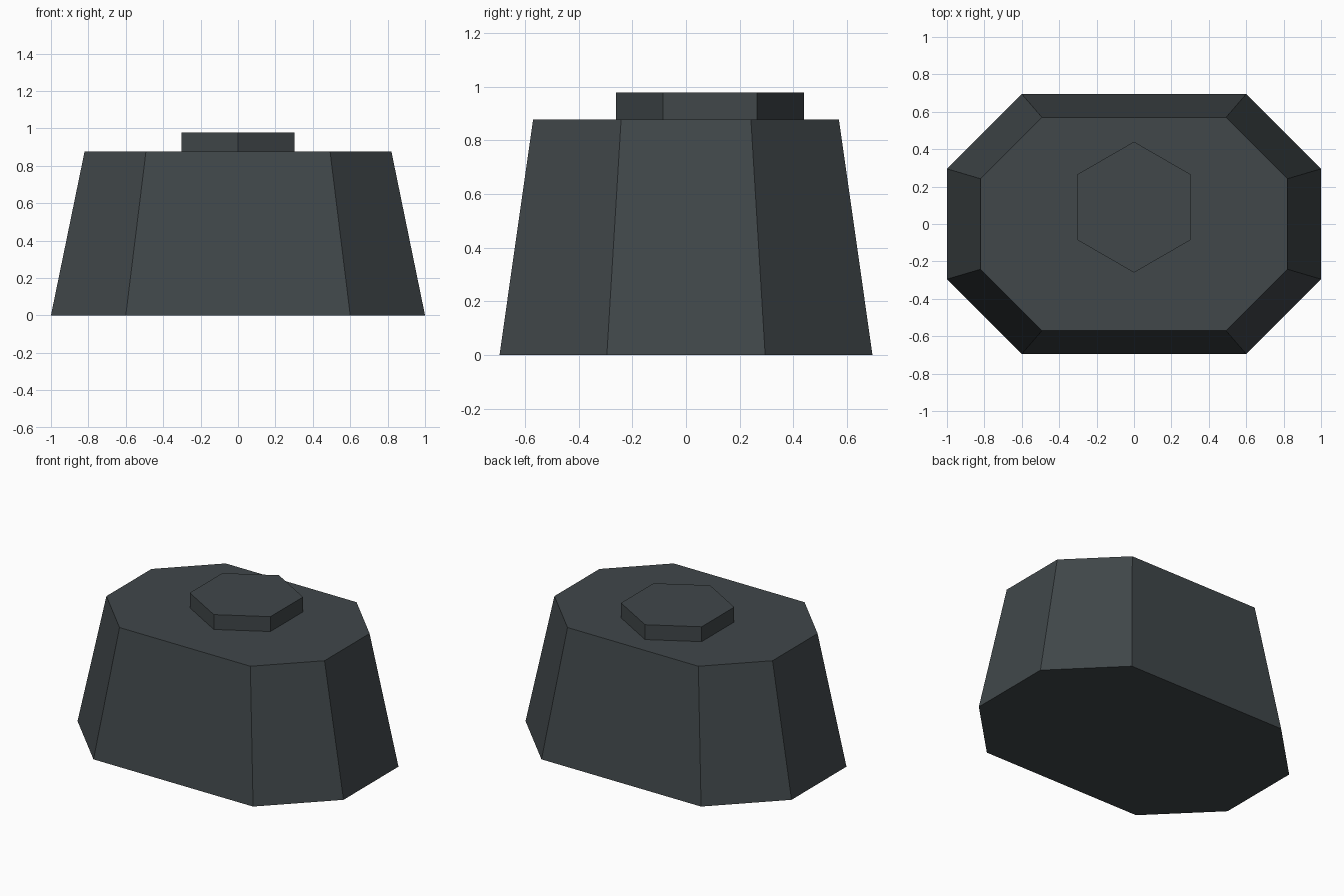
import bpy, bmesh
from math import sin, cos, radians

if "Cube" in bpy.data.objects:
    bpy.data.objects.remove(bpy.data.objects["Cube"])


def prism(name, outline, z0, z1, top_scale=1.0):
    """Closed prism from a counter-clockwise outline, optionally tapered."""
    bm = bmesh.new()
    low = [bm.verts.new((x, y, z0)) for x, y in outline]
    high = [bm.verts.new((x * top_scale, y * top_scale, z1)) for x, y in outline]
    bm.faces.new(low[::-1])
    bm.faces.new(high)
    n = len(outline)
    for i in range(n):
        j = (i + 1) % n
        bm.faces.new((low[i], low[j], high[j], high[i]))
    mesh = bpy.data.meshes.new(name)
    bm.to_mesh(mesh)
    bm.free()
    obj = bpy.data.objects.new(name, mesh)
    bpy.context.collection.objects.link(obj)
    mat = bpy.data.materials.get("dark_slate") or bpy.data.materials.new("dark_slate")
    mat.diffuse_color = (0.052, 0.063, 0.068, 1)
    mat.use_nodes = True
    mat.node_tree.nodes["Principled BSDF"].inputs["Base Color"].default_value = mat.diffuse_color
    mesh.materials.append(mat)
    return obj


# Tapered body: rectangle with cut corners
half_x, half_y, cut = 1.0, 0.695, 0.4
quarter = [(half_x, half_y - cut), (half_x - cut, half_y)]
octagon = (quarter
           + [(-x, y) for x, y in reversed(quarter)]
           + [(-x, -y) for x, y in quarter]
           + [(x, -y) for x, y in reversed(quarter)])
prism("body", octagon, 0.0, 0.877, top_scale=0.82)

# Hexagonal cap, set slightly towards the back
hexagon = [(0.35 * cos(radians(30 + 60 * i)), 0.09 + 0.35 * sin(radians(30 + 60 * i)))
           for i in range(6)]
prism("hex_cap", hexagon, 0.877, 0.978)
